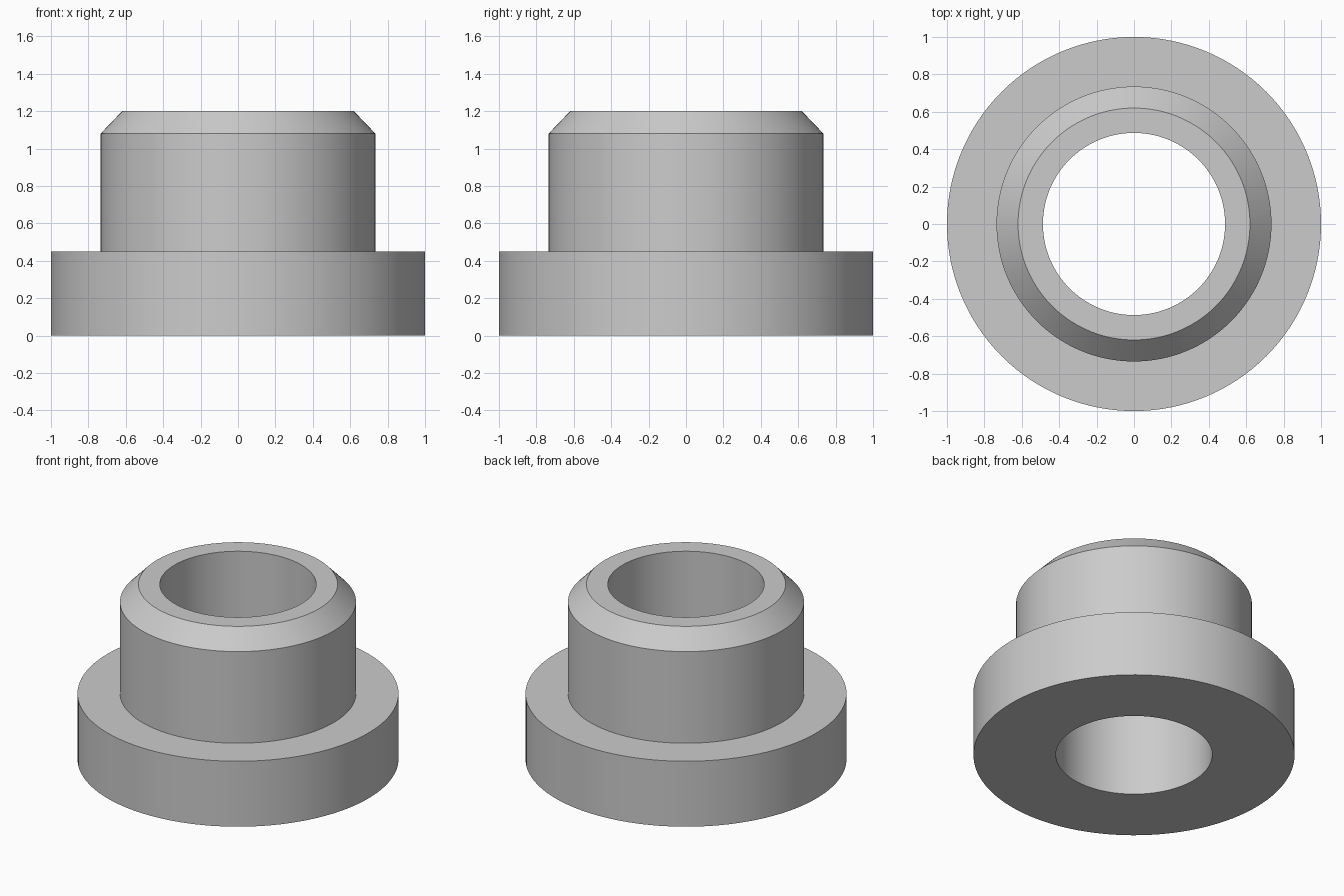
import bpy
import bmesh
from math import radians, tau

SEGMENTS = 128

cube = bpy.data.objects.get("Cube")
if cube:
    bpy.data.objects.remove(cube, do_unlink=True)

# Plain grey metal
metal = bpy.data.materials.new("grey_metal")
metal.use_nodes = True
colour = (0.6, 0.6, 0.6, 1)
metal.diffuse_color = colour
metal.node_tree.nodes["Principled BSDF"].inputs["Base Color"].default_value = colour


def lathe(name, profile):
    """Revolve a closed (radius, height) profile around the z axis."""
    bm = bmesh.new()
    verts = [bm.verts.new((r, 0, z)) for r, z in profile]
    edges = [bm.edges.new((verts[i - 1], verts[i])) for i in range(len(verts))]
    bmesh.ops.spin(bm, geom=verts + edges, cent=(0, 0, 0), axis=(0, 0, 1),
                   angle=tau, steps=SEGMENTS, use_merge=True)
    bmesh.ops.remove_doubles(bm, verts=bm.verts, dist=0.0001)
    bmesh.ops.recalc_face_normals(bm, faces=bm.faces)
    mesh = bpy.data.meshes.new(name)
    bm.to_mesh(mesh)
    bm.free()
    mesh.materials.append(metal)
    obj = bpy.data.objects.new(name, mesh)
    bpy.context.collection.objects.link(obj)
    bpy.ops.object.select_all(action="DESELECT")
    obj.select_set(True)
    bpy.context.view_layer.objects.active = obj
    bpy.ops.object.shade_smooth_by_angle(angle=radians(30))
    return obj


# One turned part: flange, sleeve, chamfered rim and through bore
bore, rim, sleeve, flange = 0.487, 0.62, 0.735, 1.0
flange_top, chamfer_start, top = 0.45, 1.08, 1.2
lathe("flanged_bushing", [
    (bore, 0), (flange, 0),
    (flange, flange_top), (sleeve, flange_top),
    (sleeve, chamfer_start), (rim, top),
    (bore, top),
])
